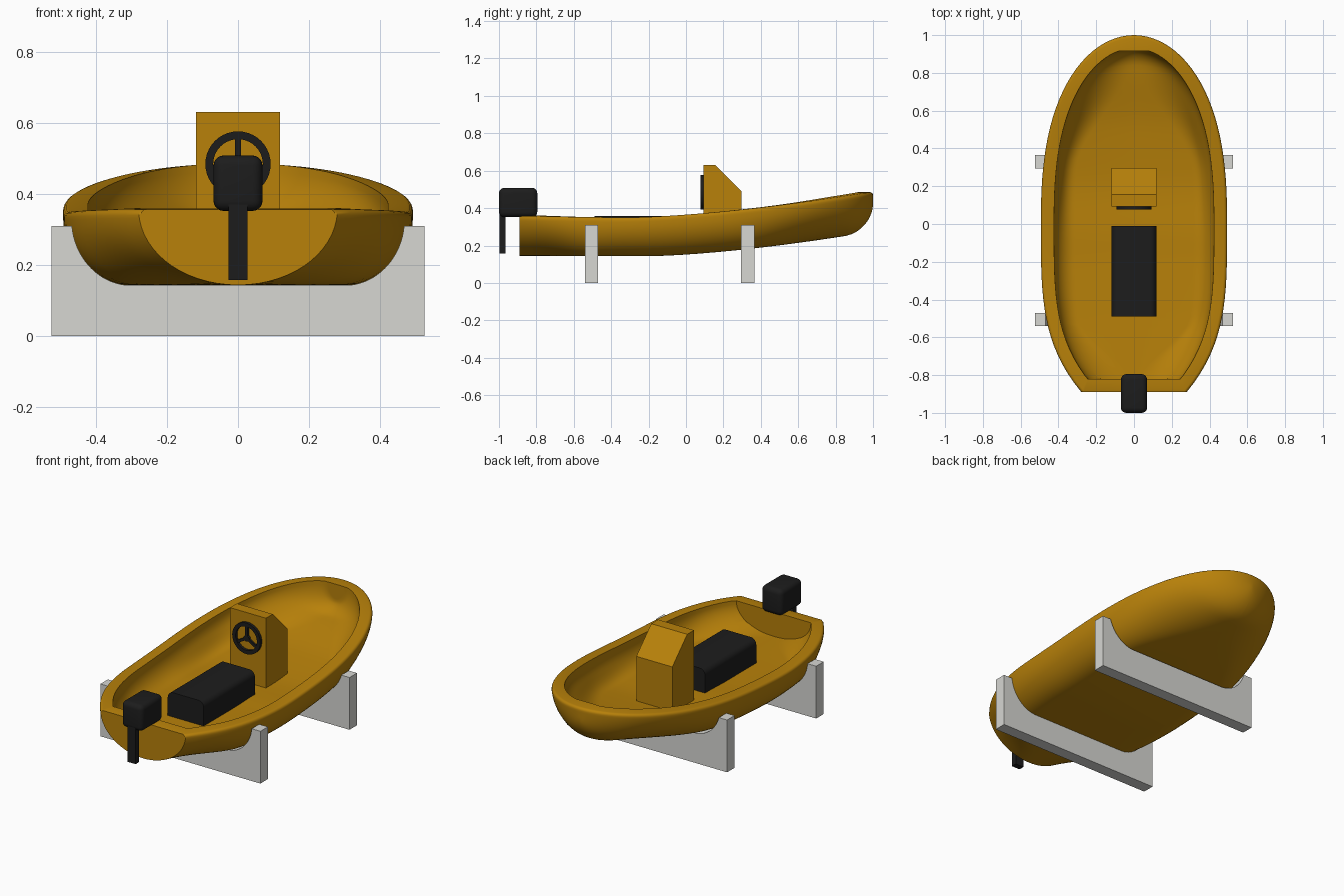
import bpy, bmesh, math
from mathutils import Vector, Matrix

cube = bpy.data.objects.get("Cube")
if cube:
    bpy.data.objects.remove(cube, do_unlink=True)


def material(name, color):
    m = bpy.data.materials.new(name)
    m.use_nodes = True
    m.diffuse_color = (*color, 1)
    m.node_tree.nodes["Principled BSDF"].inputs["Base Color"].default_value = (*color, 1)
    return m


ORANGE = material("ochre orange", (0.48, 0.22, 0.003))
BLACK = material("soft black", (0.012, 0.012, 0.012))
GREY = material("pale grey", (0.68, 0.68, 0.65))


def make(name, bm, mat, smooth=True):
    mesh = bpy.data.meshes.new(name)
    bm.to_mesh(mesh)
    bm.free()
    mesh.materials.append(mat)
    ob = bpy.data.objects.new(name, mesh)
    bpy.context.collection.objects.link(ob)
    bpy.ops.object.select_all(action='DESELECT')
    ob.select_set(True)
    bpy.context.view_layer.objects.active = ob
    if smooth:
        bpy.ops.object.shade_smooth_by_angle(angle=math.radians(40))
    return ob


def prism(bm, points, direction):
    """Closed solid from a planar outline swept along a direction."""
    face = bm.faces.new([bm.verts.new(p) for p in points])
    new = bmesh.ops.extrude_face_region(bm, geom=[face])["geom"]
    bmesh.ops.translate(bm, vec=direction, verts=[v for v in new if isinstance(v, bmesh.types.BMVert)])
    bmesh.ops.recalc_face_normals(bm, faces=bm.faces[:])


def add_box(bm, lo, hi):
    lo, hi = Vector(lo), Vector(hi)
    mat = Matrix.Translation((lo + hi) / 2) @ Matrix.Diagonal((*(hi - lo), 1))
    return bmesh.ops.create_cube(bm, size=1, matrix=mat)["verts"]


# Hull lines: half width, rim height and keel height along y
STERN = -0.89


def ease(a, b, v):
    t = min(max((v - a) / (b - a), 0), 1)
    return t * t * (3 - 2 * t)


def half_width(y):
    if y > 0:
        return 0.493 * math.sqrt(max(0, 1 - y ** 2.5))
    return 0.493 - 0.213 * (y / STERN) ** 3.5


def rim_z(y):
    if y < -0.3:
        return 0.35 + 0.006 * ease(-0.3, STERN, y)
    return 0.35 + 0.135 * ((y + 0.3) / 1.3) ** 1.5


def keel_z(y):
    z = 0.143 + 0.1 * max(0, y + 0.2) ** 1.52
    if y > 0.85:
        z += 0.15 * (1 - math.sqrt(max(0, 1 - ((y - 0.85) / 0.15) ** 2)))
    return z


def half_section(y, drop, steps=14):
    """Points (x, z) from below the rim, round the bilge, along the flat bottom to the keel."""
    w, top, keel = half_width(y), rim_z(y), keel_z(y)
    flat = 0.64 * ease(STERN, -0.5, y) * (1 - ease(0.3, 0.97, y))
    wall = 0.035 * flat
    rx, rz = w * (1 - flat), top - keel - wall
    start = math.asin(max(0, drop - wall) / rz)
    pts = []
    for i in range(steps + 1):
        t = start + (math.pi / 2 - start) * i / steps
        pts.append((w - rx + rx * math.cos(t), top - wall - rz * math.sin(t)))
    return pts + [(0, keel)]


# Hull: lofted shell with a flat transom, thickened inwards
stations = [STERN * (1 - i / 18) for i in range(18)]
stations += [math.sin(math.pi / 2 * i / 26) for i in range(27)]
bm = bmesh.new()
rings = []
for y in stations:
    half = [(half_width(y), rim_z(y))] + half_section(y, 0.025)
    ring = half + [(-x, z) for x, z in reversed(half[:-1])]
    rings.append([bm.verts.new((x, y, z)) for x, z in ring])
for a, b in zip(rings, rings[1:]):
    for k in range(len(a) - 1):
        bm.faces.new((a[k], a[k + 1], b[k + 1], b[k]))
bm.faces.new(rings[0])
bmesh.ops.remove_doubles(bm, verts=bm.verts[:], dist=1e-5)
bmesh.ops.recalc_face_normals(bm, faces=bm.faces[:])
transom = min(bm.faces, key=lambda f: f.calc_center_median().y)
if transom.normal.y > 0:
    bmesh.ops.reverse_faces(bm, faces=bm.faces[:])
hull = make("hull", bm, ORANGE, False)
skin_count = len(hull.data.vertices)
shell = hull.modifiers.new("thickness", 'SOLIDIFY')
shell.thickness = 0.07
shell.offset = -1
shell.use_even_offset = True
bpy.ops.object.modifier_apply(modifier=shell.name)

# Rounded outer rim edge that leaves the transom crisp
bm = bmesh.new()
bm.from_mesh(hull.data)
bm.normal_update()
outer = []
for e in bm.edges:
    if len(e.link_faces) != 2 or any(abs(v.co.z - rim_z(v.co.y)) > 0.002 for v in e.verts):
        continue
    up, side = sorted(e.link_faces, key=lambda f: -f.normal.z)
    mid = (e.verts[0].co + e.verts[1].co) / 2
    outward = side.normal.x * mid.x + side.normal.y * mid.y > 0
    if up.normal.z > 0.8 and side.normal.z < 0.6 and outward and side.normal.y > -0.95:
        outer.append(e)

# Inner skin: blunt bow and a flatter floor under the console
for v in bm.verts[:]:
    if v.index >= skin_count:
        v.co.y = min(v.co.y, 0.917)
        low = 1 - ease(0.07, 0.13, v.co.z - keel_z(v.co.y))
        v.co.z -= 0.022 * low * ease(-0.1, 0.25, v.co.y) * (1 - ease(0.5, 0.85, v.co.y))
bmesh.ops.bevel(bm, geom=outer, offset=0.016, segments=4, profile=0.5, affect='EDGES')
bm.to_mesh(hull.data)
bm.free()
bpy.ops.object.shade_smooth_by_angle(angle=math.radians(35))
for face in hull.data.polygons:
    if abs(face.normal.y) > 0.99 and face.center.y < -0.8:
        face.use_smooth = False

# Cradles shaped to the hull
for name, y0, y1, fit in (("rear_cradle", -0.54, -0.47, -0.47), ("front_cradle", 0.295, 0.365, 0.295)):
    top = 0.31
    arc = [(x * 0.997, z - 0.001) for x, z in half_section(fit, rim_z(fit) - top, 18)]
    arc[0] = (arc[0][0], top)
    right = [(0.525, 0), (0.525, top)] + arc
    outline = right + [(-x, z) for x, z in reversed(right[:-1])]
    bm = bmesh.new()
    prism(bm, [(x, y0, z) for x, z in outline], (0, y1 - y0, 0))
    make(name, bm, GREY)

# Steering console with a sloped front
bm = bmesh.new()
profile = [(0.093, 0.18), (0.093, 0.63), (0.157, 0.63), (0.297, 0.49), (0.297, 0.2)]
prism(bm, [(-0.118, y, z) for y, z in profile], (0.236, 0, 0))
make("console", bm, ORANGE, False)

# Seat with rounded long edges
bm = bmesh.new()
outline = [(-0.118, 0.18), (0.118, 0.18)]
for side in (1, -1):
    for i in range(7):
        a = math.pi / 2 * (i if side > 0 else 6 - i) / 6
        outline.append((side * (0.083 + 0.035 * math.cos(a)), 0.322 + 0.035 * math.sin(a)))
prism(bm, [(x, -0.49, z) for x, z in outline], (0, 0.48, 0))
make("seat", bm, BLACK)

# Steering wheel: flat ring, hub and three spokes
bm = bmesh.new()
count = 40
loops = []
for radius, y in ((0.092, 0.077), (0.092, 0.093), (0.07, 0.093), (0.07, 0.077)):
    angles = [2 * math.pi * i / count for i in range(count)]
    loops.append([bm.verts.new((radius * math.cos(a), y, 0.484 + radius * math.sin(a))) for a in angles])
for a, b in zip(loops, loops[1:] + loops[:1]):
    for i in range(count):
        j = (i + 1) % count
        bm.faces.new((a[i], a[j], b[j], b[i]))
center = Matrix.Translation((0, 0.085, 0.484))
bmesh.ops.create_cone(bm, cap_ends=True, segments=24, radius1=0.018, radius2=0.018, depth=0.014,
                      matrix=center @ Matrix.Rotation(math.pi / 2, 4, 'X'))
for k in range(3):
    verts = add_box(bm, (-0.008, -0.006, 0), (0.008, 0.005, 0.075))
    bmesh.ops.transform(bm, matrix=center @ Matrix.Rotation(2 * math.pi * k / 3, 4, 'Y'), verts=verts)
bmesh.ops.recalc_face_normals(bm, faces=bm.faces[:])
make("steering_wheel", bm, BLACK)

# Outboard motor
bm = bmesh.new()
add_box(bm, (-0.069, -1, 0.352), (0.069, -0.795, 0.508))
bmesh.ops.bevel(bm, geom=bm.edges[:], offset=0.028, segments=5, profile=0.5, affect='EDGES')
make("motor_cowl", bm, BLACK)
bm = bmesh.new()
add_box(bm, (-0.027, -0.998, 0.157), (0.027, -0.965, 0.4))
make("motor_leg", bm, BLACK, False)
